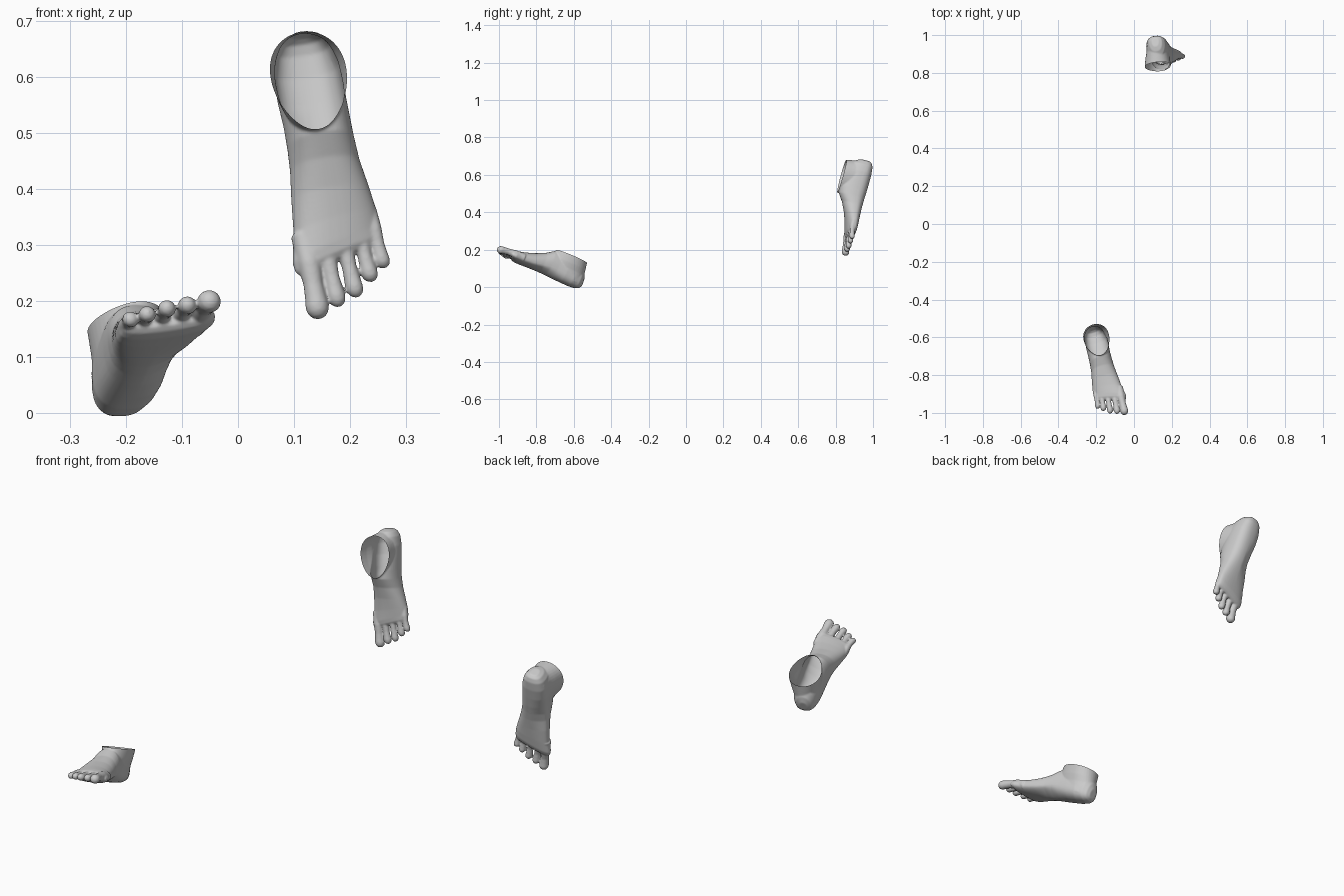
import bpy, bmesh, math
from mathutils import Vector, Matrix

if "Cube" in bpy.data.objects:
    bpy.data.objects.remove(bpy.data.objects["Cube"])

N = 40


def spow(x, e):
    return math.copysign(abs(x) ** e, x)


def loft(bm, rings):
    """Closed skin through a list of point rings."""
    vs = [[bm.verts.new(p) for p in r] for r in rings]
    for a, b in zip(vs, vs[1:]):
        for i in range(N):
            j = (i + 1) % N
            bm.faces.new((a[i], a[j], b[j], b[i]))
    bm.faces.new(vs[0][::-1])
    bm.faces.new(vs[-1])


ANGLES = [2 * math.pi * i / N for i in range(N)]

# Foot body: length position, side offset, half width, bottom, top
BODY = [
    (0.002, .005, .018, .025, .070), (0.011, .005, .035, .012, .095),
    (0.030, .006, .048, .004, .120), (0.070, .007, .058, .000, .140),
    (0.120, .007, .060, .000, .150), (0.170, .005, .059, .001, .152),
    (0.210, .004, .060, .003, .142), (0.250, .002, .063, .004, .114),
    (0.300, -.001, .071, .003, .090), (0.350, -.002, .077, .001, .071),
    (0.390, .002, .083, .000, .058), (0.408, .001, .081, .004, .051),
    (0.418, .000, .074, .012, .042)]

# Ankle: height, length centre, half length, side offset, half width
ANKLE = [
    (.030, .090, .083, .007, .054), (.080, .113, .103, .010, .058),
    (.110, .115, .098, .014, .063), (.150, .116, .091, .017, .068),
    (.185, .116, .091, .017, .068)]

# Toes: base length, base side, tip length, tip side, radius
TOES = [
    (.365, .058, .520, .053, .0210), (.365, .027, .503, .015, .0165),
    (.355, -.006, .490, -.020, .0160), (.345, -.036, .465, -.051, .0155),
    (.335, -.063, .443, -.077, .0150)]

# Toe profile: fraction along, radius factor, centre height
TOE_PROFILE = [
    (0, 1.1, .032), (.35, 1.0, .032), (.6, .82, .028), (.75, .9, .024),
    (.86, 1.0, .021), (.93, .88, .020), (.98, .55, .020), (1, .15, .020)]


def body_ring(u, vc, hw, wb, wt):
    ring = []
    wm = wb + .42 * (wt - wb)
    slant = .28 * min(1, max(0, (u - .30) / .09))
    arch = .020 * math.exp(-((u - .23) / .07) ** 2)
    for a in ANGLES:
        c, s = math.cos(a), math.sin(a)
        v = vc + hw * spow(c, .85)
        if s >= 0:
            w = wm + (wt - wm) * s
        else:
            w = wm + (wm - wb) * spow(s, .7) + arch * max(0, c) * -s
        ring.append((u + slant * v, v, w))
    return ring


def ankle_ring(w, uc, hu, vc, hv):
    return [(uc + hu * math.cos(a),
             vc + hv * math.sin(a) * (1 - .17 * math.cos(a)), w) for a in ANGLES]


def toe_rings(u0, v0, u1, v1, r):
    return [[(u0 + (u1 - u0) * t, v0 + (v1 - v0) * t + r * k * math.cos(a),
              h + r * k * math.sin(a)) for a in ANGLES] for t, k, h in TOE_PROFILE]


def make_foot(name, u, w, mirror, lo, hi):
    bm = bmesh.new()
    loft(bm, [body_ring(*s) for s in BODY])
    loft(bm, [ankle_ring(*s) for s in ANKLE])
    for t in TOES:
        loft(bm, toe_rings(*t))
    bmesh.ops.recalc_face_normals(bm, faces=bm.faces[:])
    me = bpy.data.meshes.new(name)
    bm.to_mesh(me)
    bm.free()
    ob = bpy.data.objects.new(name, me)
    bpy.context.collection.objects.link(ob)

    # Fuse the parts into one soft skin
    rm = ob.modifiers.new("fuse", 'REMESH')
    rm.mode = 'VOXEL'
    rm.voxel_size = .003
    sm = ob.modifiers.new("soften", 'SMOOTH')
    sm.factor = .5
    sm.iterations = 9
    dg = bpy.context.evaluated_depsgraph_get()
    skin = bpy.data.meshes.new_from_object(ob.evaluated_get(dg))
    ob.modifiers.clear()
    ob.data = skin

    # Open the ankle
    bm = bmesh.new()
    bm.from_mesh(skin)
    bmesh.ops.bisect_plane(bm, geom=bm.verts[:] + bm.edges[:] + bm.faces[:],
                           plane_co=(0, 0, .150), plane_no=(0, 0, 1),
                           clear_outer=True)
    # Pose: length axis u, instep axis w, big toe axis v
    u = Vector(u).normalized()
    w = Vector(w)
    w = (w - u * w.dot(u)).normalized()
    v = u.cross(w) if mirror else w.cross(u)
    bm.transform(Matrix((u, v, w)).transposed().to_4x4())
    if mirror:
        bmesh.ops.reverse_faces(bm, faces=bm.faces[:])
    # Centre on its place
    mid = Vector([(min(p.co[i] for p in bm.verts) + max(p.co[i] for p in bm.verts)) / 2
                  for i in range(3)])
    bmesh.ops.translate(bm, verts=bm.verts[:], vec=(Vector(lo) + Vector(hi)) / 2 - mid)
    for f in bm.faces:
        f.smooth = True
    bm.to_mesh(skin)
    bm.free()


make_foot("front_foot", (.24, -.88, .40), (-.13, .355, .92), False,
          (-.273, -1, 0), (-.027, -.54, .213))
make_foot("rear_foot", (.16, -.257, -.95), (.09, -.94, .27), True,
          (.055, .805, .175), (.273, 1, .675))
